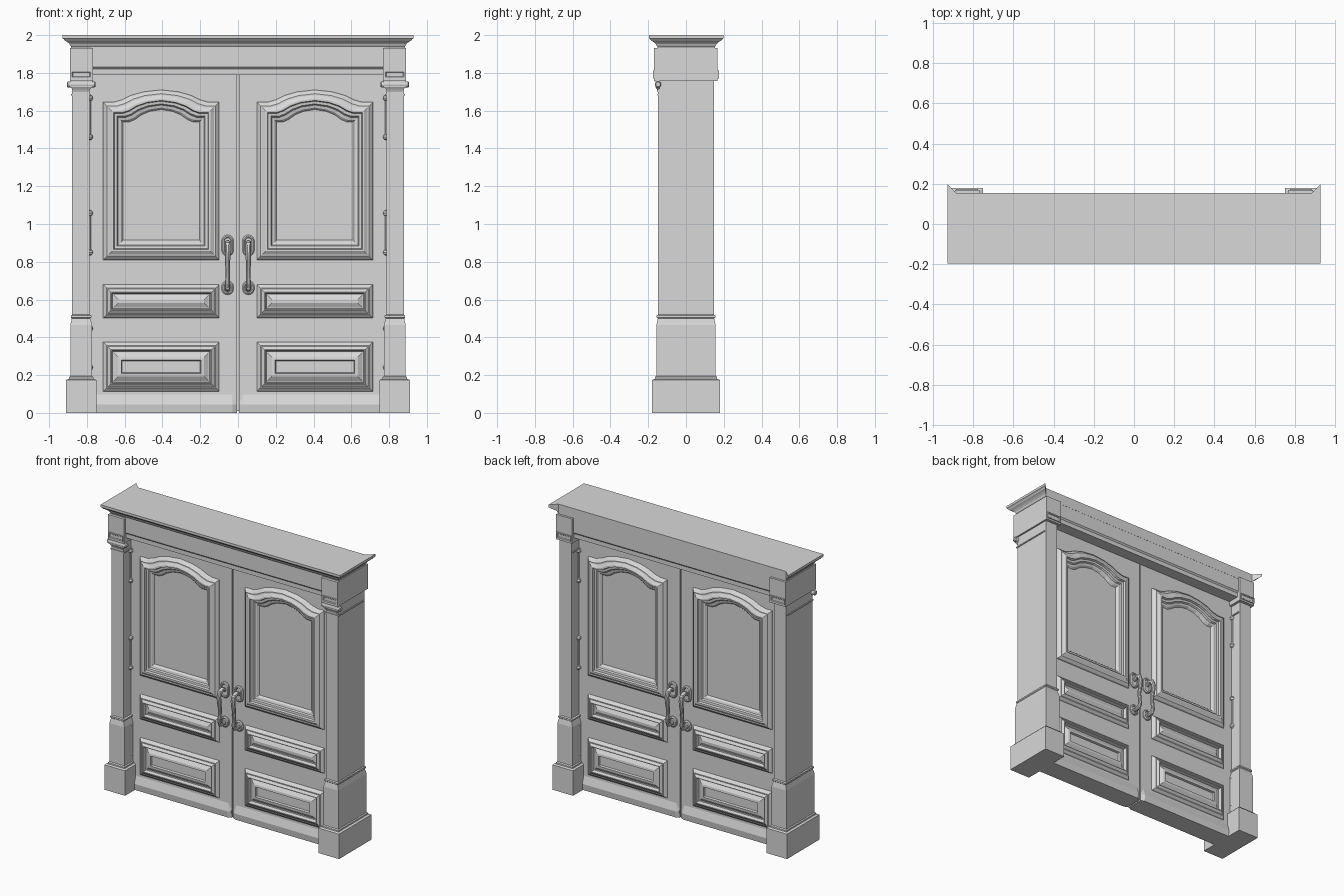
import bpy, bmesh, math
from mathutils import Vector

cube = bpy.data.objects.get("Cube")
if cube:
    bpy.data.objects.remove(cube)

paint = bpy.data.materials.new("grey_paint")
paint.use_nodes = True
GREY = (0.69, 0.69, 0.69, 1)
paint.diffuse_color = GREY
paint.node_tree.nodes["Principled BSDF"].inputs["Base Color"].default_value = GREY

DOOR = 0.062   # half thickness of the door leaves
CORE = 0.035   # half thickness behind the recessed panels


def finish(name, bm, mirror_x=False, mirror_y=False, smooth=False):
    """Turn a bmesh into an object, mirrored about the centre if asked."""
    bmesh.ops.recalc_face_normals(bm, faces=bm.faces)
    mesh = bpy.data.meshes.new(name)
    bm.to_mesh(mesh)
    bm.free()
    obj = bpy.data.objects.new(name, mesh)
    bpy.context.collection.objects.link(obj)
    mesh.materials.append(paint)
    if mirror_x or mirror_y:
        mod = obj.modifiers.new("mirror", 'MIRROR')
        mod.use_axis = (mirror_x, mirror_y, False)
        mod.use_mirror_merge = False
    if smooth:
        bpy.ops.object.select_all(action='DESELECT')
        obj.select_set(True)
        bpy.context.view_layer.objects.active = obj
        bpy.ops.object.shade_smooth_by_angle(angle=math.radians(30))


def loft(bm, rings, cap_start=True):
    """Skin a list of closed rings that have equal point counts."""
    loops = [[bm.verts.new(p) for p in ring] for ring in rings]
    n = len(loops[0])
    for a, b in zip(loops, loops[1:]):
        for i in range(n):
            j = (i + 1) % n
            bm.faces.new((a[i], a[j], b[j], b[i]))
    if cap_start:
        bm.faces.new(loops[0])
    bm.faces.new(loops[-1])


def rect(x0, x1, y0, y1, z):
    return [(x0, y0, z), (x1, y0, z), (x1, y1, z), (x0, y1, z)]


def box(bm, x0, x1, y0, y1, z0, z1):
    loft(bm, [rect(x0, x1, y0, y1, z0), rect(x0, x1, y0, y1, z1)])


def tube(bm, path, radii, sides=10):
    """Round tube along a path."""
    pts = [Vector(p) for p in path]
    rings = []
    for i, p in enumerate(pts):
        t = (pts[min(i + 1, len(pts) - 1)] - pts[max(i - 1, 0)]).normalized()
        u = Vector((1, 0, 0)) if abs(t.x) < 0.9 else Vector((0, 1, 0))
        v = t.cross(u).normalized()
        angles = [2 * math.pi * k / sides for k in range(sides)]
        rings.append([p + radii[i] * (u * math.cos(a) + v * math.sin(a)) for a in angles])
    loft(bm, rings)


# Pillars: stacked square sections (inner x, outer x, half depth, height)
bm = bmesh.new()
sections = [
    (.75, .91, .18, 0), (.75, .91, .18, .175), (.765, .895, .165, .18),
    (.765, .895, .165, .19), (.772, .888, .157, .195), (.772, .888, .157, .465),
    (.783, .88, .149, .5), (.775, .884, .155, .505), (.775, .884, .155, .515),
    (.785, .878, .147, .52), (.785, .878, .147, 1.76)]
loft(bm, [rect(a, b, -h, h, z) for a, b, h, z in sections])
finish("pillar", bm, mirror_x=True)

# Neck ring below the capital
bm = bmesh.new()
box(bm, .778, .884, -.152, .137, 1.68, 1.688)
finish("neck_ring", bm, mirror_x=True)

# Capital block
bm = bmesh.new()
box(bm, .767, .89, -.17, .168, 1.758, 1.932)
finish("capital", bm, mirror_x=True)

# Framed plate on the capital
bm = bmesh.new()
loft(bm, [[(x, y, z) for x, z in ((.775 + s, 1.77 + s), (.885 - s, 1.77 + s),
                                 (.885 - s, 1.812 - s), (.775 + s, 1.812 - s))]
          for s, y in ((0, -.165), (0, -.175), (.007, -.175), (.011, -.17))])
finish("capital_plate", bm, True, True)

# Scroll under the front of the capital
bm = bmesh.new()
tube(bm, [(.755, -.148, 1.739), (.76, -.148, 1.739), (.9, -.148, 1.739), (.905, -.148, 1.739)],
     [.012, .017, .017, .012], 14)
loft(bm, [rect(.79 - s, .87 + s, -.15 - d, -.14, z)
          for s, d, z in ((0, 0, 1.7), (.008, .005, 1.715), (.02, .012, 1.725), (.02, .012, 1.76))])
finish("capital_scroll", bm, mirror_x=True, smooth=True)

# Frieze with a stepped lower edge
bm = bmesh.new()
loft(bm, [rect(-.775, .775, -h, h, z) for h, z in
          ((.143, 1.79), (.143, 1.82), (.152, 1.83), (.152, 1.94))])
finish("frieze", bm)

# Crown moulding: outward steps with mitred back returns and a flush back
bm = bmesh.new()


def crown_ring(d, z):
    w, front, back = .883, -.151, .153
    return [(-w - d, front - d, z), (w + d, front - d, z), (w + d, back + d, z),
            (w, back, z), (-w, back, z), (-w - d, back + d, z)]


loft(bm, [crown_ring(d, z) for d, z in
          ((0, 1.925), (0, 1.938), (.005, 1.945), (.008, 1.952), (.016, 1.96), (.026, 1.967),
           (.034, 1.971), (.038, 1.977), (.046, 1.983), (.046, 2))])
finish("crown_moulding", bm)

# Door panel outlines: arch rise at fractions of the half width
CX, HALF = .407, .307
ARCH = [(1, 0), (.82, 0), (.68, .012), (.52, .036), (.3, .055), (0, .065)]
ARCH += [(-u, r) for u, r in ARCH[-2::-1]]
UPPER, MIDDLE, LOWER = (.81, 1.645), (.503, .68), (.113, .375)


def outline(span, arched, s, height):
    hw = HALF - s
    top = ARCH if arched else [(1, 0), (-1, 0)]
    pts = [(-hw, span[0] + s), (hw, span[0] + s)]
    pts += [(hw * u, span[1] - s + r) for u, r in top]
    return [(CX + x, -DOOR - height, z) for x, z in pts]


# Door leaf: thin core faced with stiles and rails on both sides
bm = bmesh.new()
box(bm, .005, .795, -CORE, CORE, 0, 1.81)
finish("door_core", bm, mirror_x=True)

bm = bmesh.new()
left, right = CX - HALF, CX + HALF
box(bm, .005, left, -DOOR, -CORE, 0, 1.81)
box(bm, right, .795, -DOOR, -CORE, 0, 1.81)
for z0, z1 in ((0, LOWER[0]), (LOWER[1], MIDDLE[0]), (MIDDLE[1], UPPER[0])):
    box(bm, left, right, -DOOR, -CORE, z0, z1)
edge = [(CX + HALF * u, UPPER[1] + r) for u, r in ARCH] + [(left, 1.81), (right, 1.81)]
loft(bm, [[(x, y, z) for x, z in edge] for y in (-DOOR, -CORE)])
finish("stiles_and_rails", bm, True, True)

bm = bmesh.new()
box(bm, -.01, .01, -DOOR + .012, DOOR - .012, .01, 1.8)
finish("meeting_strip", bm)

# Sloped weather board along the foot of the door, tapered at the meeting edge
bm = bmesh.new()
profile = [(0, 0), (.014, 0), (.02, .045), (0, .11)]
loft(bm, [[(x, -DOOR + .004 - d * f, z) for d, z in profile]
          for x, f in ((.008, .3), (.03, 1), (.76, 1))])
finish("weather_board", bm, True, True)


# Panels: the outline inset step by step through a moulding profile
def panel(name, span, steps, arched=False):
    bm = bmesh.new()
    loft(bm, [outline(span, arched, s, h) for s, h in steps], cap_start=False)
    finish(name, bm, True, True)


panel("arched_panel", UPPER,
      [(0, 0), (.004, .01), (.02, .024), (.028, .024), (.046, .036), (.056, .036),
       (.06, .02), (.074, .018), (.08, .008), (.094, .004), (.104, -.008)], arched=True)
FRAME = [(0, 0), (.004, .008), (.018, .02), (.024, .02), (.04, .032), (.044, .032), (.05, .008)]
panel("middle_panel", MIDDLE, FRAME + [(.056, .008), (.08, .02)])
panel("lower_panel", LOWER,
      FRAME + [(.056, .008), (.08, .024), (.096, .026), (.1, .012), (.112, .012)])

# Hinge pins with ball ends, at three heights
bm = bmesh.new()
HX, HY = .786, -DOOR - .008
for z in (.24, .85, 1.46):
    tube(bm, [(HX, HY, z), (HX, HY, z + .207)], [.008, .008], 8)
    for end in (z, z + .207):
        ball = [(-.016, .005), (-.011, .014), (0, .018), (.011, .014), (.016, .005)]
        tube(bm, [(HX, HY, end + h) for h, r in ball], [r for h, r in ball])
finish("hinge_pin", bm, True, True, smooth=True)


# Handle backplates: rounded plates with a raised rim
def backplate(name, z0, z1):
    def ring(r, y):
        pts = []
        for k in range(18):
            a = math.pi * k / 8.5
            mid = z1 - .032 if k < 9 else z0 + .032
            pts.append((.055 + r * math.cos(a), y, mid + r * math.sin(a)))
        return pts
    bm = bmesh.new()
    loft(bm, [ring(r, -DOOR - h) for r, h in
              ((.032, 0), (.032, .008), (.026, .014), (.02, .014), (.016, .009))], False)
    finish(name, bm, True, True, smooth=True)


backplate("upper_backplate", .83, .942)
backplate("lower_backplate", .625, .7)

# Bowed grip between the backplates
bm = bmesh.new()
grip = [(0, .885, .013), (.035, .9, .014), (.06, .893, .015), (.072, .86, .015),
        (.066, .81, .014), (.058, .765, .012), (.062, .72, .012), (.066, .685, .013),
        (.055, .662, .014), (.03, .655, .013), (0, .66, .012)]
tube(bm, [(.055, -DOOR - d, z) for d, z, r in grip], [r for d, z, r in grip])
finish("handle_grip", bm, True, True, smooth=True)
